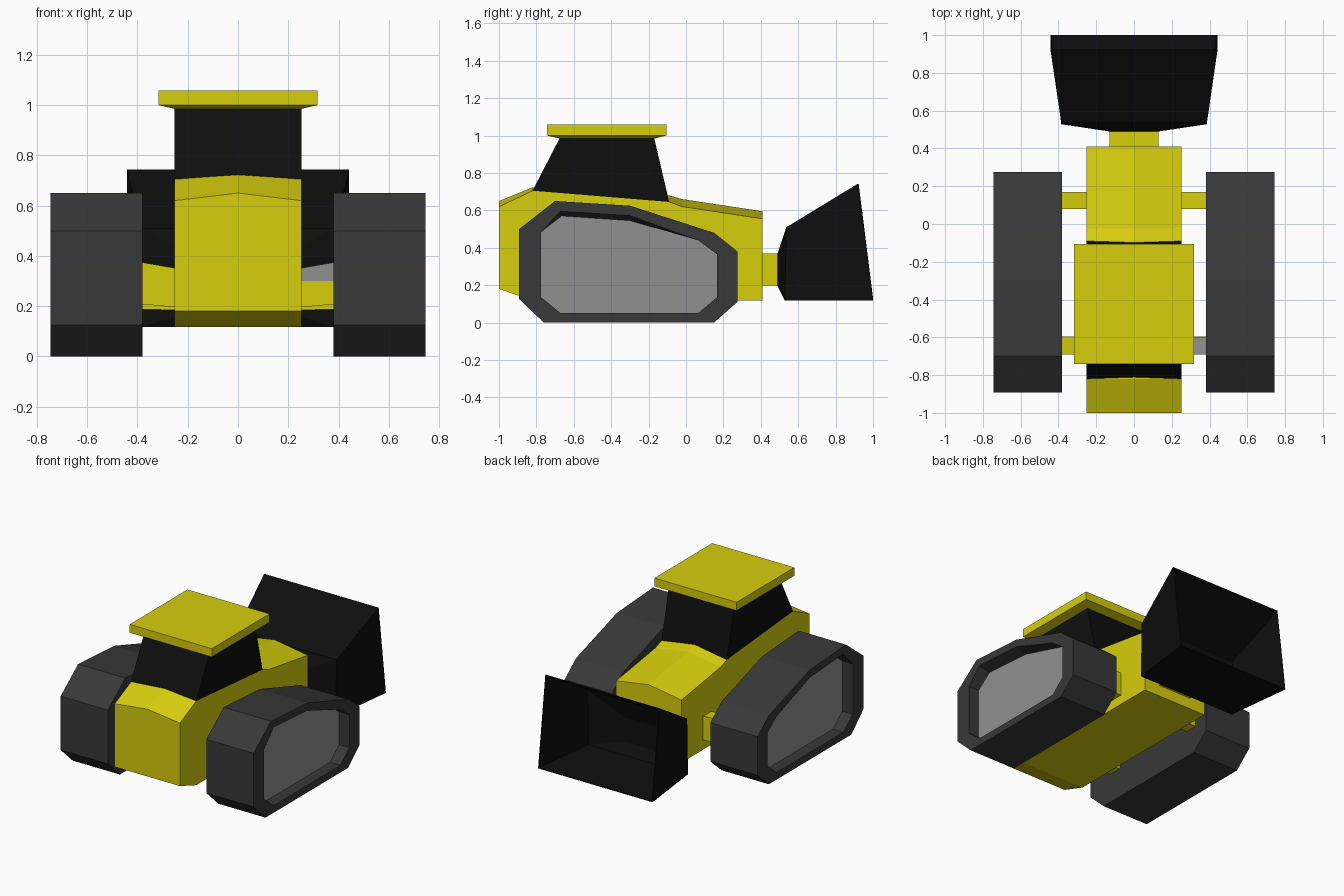
import bpy, bmesh

if "Cube" in bpy.data.objects:
    bpy.data.objects.remove(bpy.data.objects["Cube"])


def mat(name, r, g, b):
    m = bpy.data.materials.new(name)
    m.diffuse_color = (r, g, b, 1)
    m.use_nodes = True
    m.node_tree.nodes["Principled BSDF"].inputs["Base Color"].default_value = m.diffuse_color
    return m


yellow = mat("yellow paint", 0.68, 0.62, 0.004)
black = mat("black", 0.0045, 0.0045, 0.0045)
rubber = mat("dark grey tread", 0.040, 0.040, 0.040)
grey = mat("mid grey panel", 0.28, 0.28, 0.28)


def loft(name, rings, mats, start=True, end=True, end_mat=0):
    """Join matching rings of points with quads and cap the ends."""
    bm = bmesh.new()
    vs = [[bm.verts.new(p) for p in r] for r in rings]
    n = len(rings[0])
    for a, b in zip(vs, vs[1:]):
        for i in range(n):
            j = (i + 1) % n
            bm.faces.new((a[i], a[j], b[j], b[i]))
    if start:
        bm.faces.new(vs[0][::-1])
    if end:
        bm.faces.new(vs[-1]).material_index = end_mat
    bmesh.ops.recalc_face_normals(bm, faces=bm.faces)
    me = bpy.data.meshes.new(name)
    bm.to_mesh(me)
    bm.free()
    for m in mats:
        me.materials.append(m)
    ob = bpy.data.objects.new(name, me)
    bpy.context.collection.objects.link(ob)
    return ob


def rect_z(hx, y0, y1, z):
    return [(-hx, y0, z), (hx, y0, z), (hx, y1, z), (-hx, y1, z)]


def rect_y(hx, y0, z0, y1, z1):
    return [(-hx, y0, z0), (hx, y0, z0), (hx, y1, z1), (-hx, y1, z1)]


def rect_x(x, y0, y1, z0, z1):
    return [(x, y0, z0), (x, y1, z0), (x, y1, z1), (x, y0, z1)]


# Body: five-sided section with a ridged top; (y, bottom, edge, ridge)
stations = [(-1, .18, .62, .65), (-.82, .118, .705, .723), (-.09, .118, .645, .68),
            (-.02, .118, .62, .66), (.41, .118, .555, .595)]
loft("body", [[(-.252, y, b), (.252, y, b), (.252, y, e), (0, y, r), (-.252, y, e)]
              for y, b, e, r in stations], [yellow])

# Cabin with sloping front and back
loft("cabin", [[(-.252, -.82, .705), (.252, -.82, .705), (.252, -.09, .645), (-.252, -.09, .645)],
               rect_z(.252, -.675, -.17, .987)], [black])

# Roof with a tapered underside
loft("roof", [rect_z(.252, -.68, -.165, .985), rect_z(.317, -.742, -.105, 1.0),
              rect_z(.317, -.742, -.105, 1.058)], [yellow])

# Tracks: outer outline, recess opening and recess floor as (y, z)
outer = [(-.76, 0), (.15, 0), (.275, .11), (.275, .38), (.15, .48),
         (-.30, .625), (-.70, .65), (-.892, .5), (-.892, .125)]
floor = [(-.67, .05), (.065, .05), (.165, .135), (.165, .365), (.065, .44),
         (-.30, .545), (-.665, .57), (-.775, .485), (-.775, .135)]
opening = list(floor)
opening[5], opening[6] = (-.30, .572), (-.67, .595)
for side, s in (("left", -1), ("right", 1)):
    rings = [[(s * x, y, z) for y, z in prof] for x, prof in
             ((.38, outer), (.745, outer), (.745, opening), (.665, floor))]
    loft("track_" + side, rings, [rubber, grey], end_mat=1)
    # Axles between body and tracks
    loft("rear_axle_" + side, [rect_x(s * .24, .08, .17, .185, .35),
                               rect_x(s * .385, .08, .17, .187, .36)], [yellow])
    top = (.30, .30) if s > 0 else (.35, .375)
    loft("front_axle_" + side, [rect_x(s * .24, -.69, -.595, .195, top[0]),
                                rect_x(s * .385, -.69, -.595, .208, top[1])], [yellow])

# Grey upper half of the right front axle
loft("axle_cover", [rect_x(.24, -.69, -.60, .30, .35),
                    rect_x(.385, -.69, -.60, .30, .375)], [grey])

# Arm joining the body to the bucket
loft("bucket_arm", [rect_y(.13, .40, .197, .40, .37), rect_y(.13, .495, .197, .495, .37)], [yellow])

# Bucket: open thin shell
bucket = loft("bucket", [rect_y(.13, .49, .195, .49, .37), rect_y(.385, .528, .118, .537, .51),
                         rect_y(.442, 1.0, .118, .92, .743)], [black], end=False)
# make sure the shell faces outward (back cap looks towards -y)
if min(bucket.data.polygons, key=lambda p: p.center.y).normal.y > 0:
    bucket.data.flip_normals()
shell = bucket.modifiers.new("shell", "SOLIDIFY")
shell.thickness = .008
shell.offset = -1
